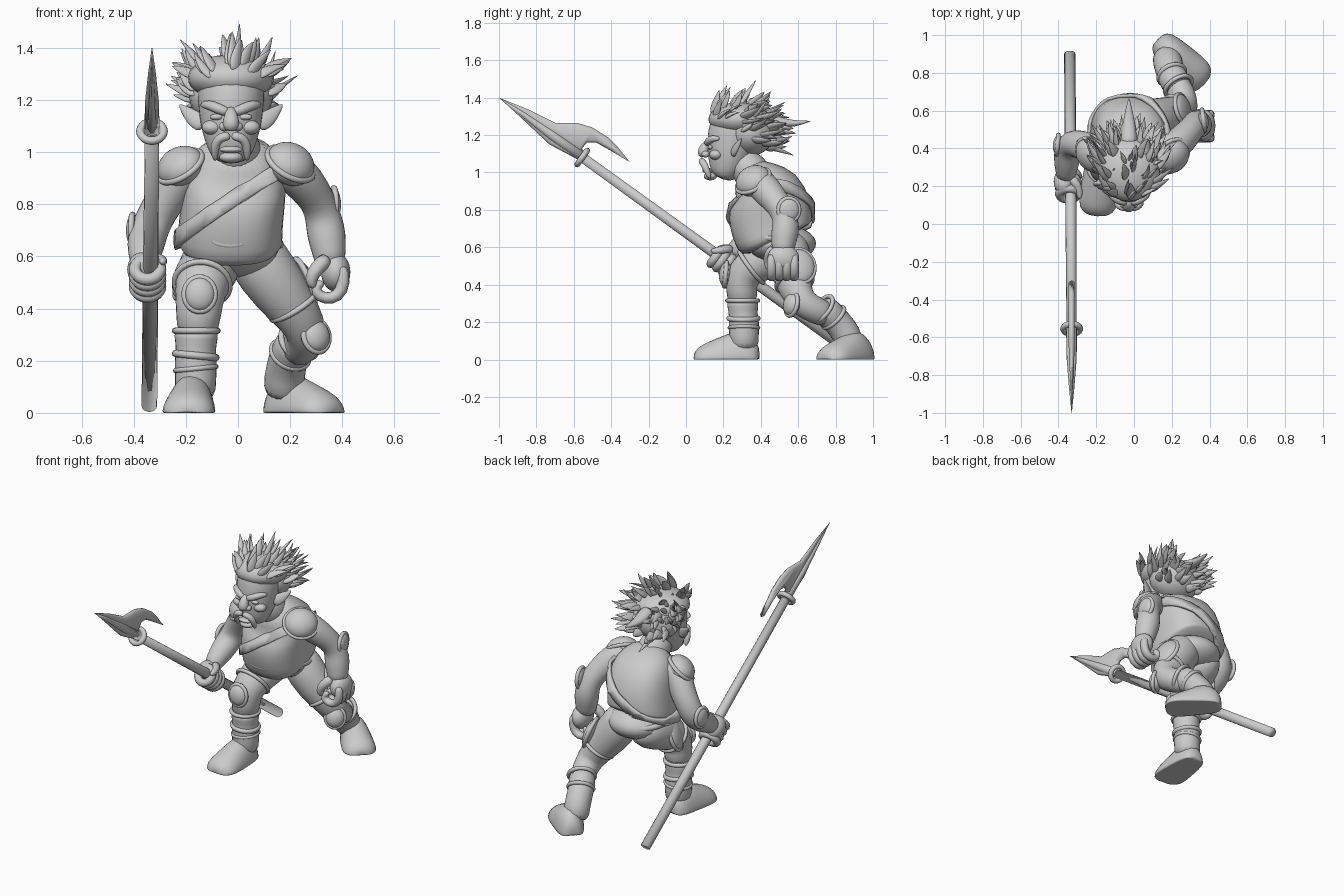
import bpy, bmesh, math, random
from mathutils import Vector, Matrix

random.seed(7)
cube = bpy.data.objects.get("Cube")
if cube:
    bpy.data.objects.remove(cube, do_unlink=True)

clay = bpy.data.materials.new("clay_grey")
clay.use_nodes = True
grey = (0.6, 0.6, 0.6, 1)
clay.diffuse_color = grey
clay.node_tree.nodes["Principled BSDF"].inputs["Base Color"].default_value = grey

X, Y = Vector((1, 0, 0)), Vector((0, 1, 0))


def finish(name, bm, levels=0):
    """Turn a bmesh into a named, smooth-shaded object."""
    bmesh.ops.recalc_face_normals(bm, faces=bm.faces[:])
    mesh = bpy.data.meshes.new(name)
    bm.to_mesh(mesh)
    bm.free()
    mesh.materials.append(clay)
    mesh.shade_smooth()
    obj = bpy.data.objects.new(name, mesh)
    bpy.context.collection.objects.link(obj)
    if levels:
        mod = obj.modifiers.new("Smooth", 'SUBSURF')
        mod.levels = mod.render_levels = levels
    return obj


def loft(name, points, ref=X, sides=14, levels=1, floor=False, power=1):
    """Tube through (x, y, z, radius[, second radius]); power < 1 squares it."""
    bm = bmesh.new()
    cs = [Vector(p[:3]) for p in points]
    rings = []
    for i, p in enumerate(points):
        t = (cs[min(i + 1, len(cs) - 1)] - cs[max(i - 1, 0)]).normalized()
        u = (ref - t * ref.dot(t)).normalized()
        v = t.cross(u)
        ring = []
        for k in range(sides):
            a = math.tau * k / sides
            c, s = [math.copysign(abs(w) ** power, w) for w in (math.cos(a), math.sin(a))]
            co = cs[i] + u * c * p[3] + v * s * p[-1]
            if floor:
                co.z = max(co.z, 0)
            ring.append(bm.verts.new(co))
        rings.append(ring)
    for a, b in zip(rings, rings[1:]):
        for k in range(sides):
            j = (k + 1) % sides
            bm.faces.new((a[k], a[j], b[j], b[k]))
    bm.faces.new(rings[0][::-1])
    bm.faces.new(rings[-1])
    return finish(name, bm, levels)


def aim(center, direction):
    q = Vector(direction).to_track_quat('Z', 'Y')
    return Matrix.Translation(center) @ q.to_matrix().to_4x4()


def blob(name, center, radii, direction=(0, 0, 1)):
    """Ellipsoid whose third axis points along direction."""
    bm = bmesh.new()
    mat = aim(center, direction) @ Matrix.Diagonal((*radii, 1))
    bmesh.ops.create_uvsphere(bm, u_segments=24, v_segments=16, radius=1, matrix=mat)
    return finish(name, bm)


def ring(name, center, direction, ra, rb, thick):
    """Oval band around an axis."""
    bm = bmesh.new()
    mat = aim(center, direction)
    n, m = 28, 8
    vs = []
    for i in range(n):
        a = math.tau * i / n
        for j in range(m):
            b = math.tau * j / m
            r = thick * math.cos(b)
            vs.append(bm.verts.new(mat @ Vector(((ra + r) * math.cos(a),
                      (rb + r) * math.sin(a), thick * math.sin(b)))))
    for i in range(n):
        for j in range(m):
            k, l = (i + 1) % n, (j + 1) % m
            bm.faces.new((vs[i*m+j], vs[k*m+j], vs[k*m+l], vs[i*m+l]))
    return finish(name, bm)


def pad(name, center, direction, ra, rb, height, rim=0.012):
    """Domed armour plate with a raised rim."""
    blob(name, center, (ra, rb, height), direction)
    ring(name + "_rim", center, direction, ra, rb, rim)


# Torso, strap, hips and belt
torso = loft("vest", [(-.03, .49, .63, .18, .19), (-.03, .475, .66, .205, .215),
             (-.03, .46, .7, .2, .22), (-.02, .45, .8, .2, .23),
             (-.01, .42, .915, .2, .2), (0, .37, .96, .17, .13),
             (0, .31, 1.02, .1, .08)], sides=28, power=.8)
bm = bmesh.new()
bm.from_mesh(torso.data)
normal = Vector((-.5, .05, .75)).normalized()
for side in (1, -1):
    bmesh.ops.bisect_plane(bm, geom=bm.verts[:] + bm.edges[:] + bm.faces[:],
                           plane_co=Vector((0, .4, .82)) + normal * .028 * side,
                           plane_no=normal * side, clear_outer=True)
strap = finish("chest_strap", bm)
solid = strap.modifiers.new("Thickness", 'SOLIDIFY')
solid.thickness, solid.offset = .02, .4

blob("hips", (-.02, .51, .62), (.18, .185, .1))
ring("belt", (-.025, .475, .648), (0, .1, 1), .183, .192, .018)
ring("buckle_frame", (-.03, .27, .667), (0, -1, .1), .068, .024, .014)
blob("buckle_plate", (-.03, .275, .667), (.066, .024, .014), (0, -1, .1))
loft("neck", [(-.005, .4, .95, .11), (-.01, .34, 1.01, .1), (-.025, .27, 1.1, .09)])

# Legs
loft("right_trouser", [(-.07, .6, .63, .09), (-.1, .53, .58, .125), (-.125, .4, .53, .115),
     (-.148, .3, .46, .1), (-.15, .295, .38, .088), (-.16, .305, .28, .08)])
loft("left_trouser", [(.04, .54, .66, .1), (.075, .54, .59, .125), (.16, .56, .47, .115),
     (.235, .59, .37, .092), (.27, .62, .3, .08), (.25, .7, .26, .075), (.21, .77, .23, .07)])
loft("right_boot", [(-.16, .3, .33, .09), (-.16, .305, .29, .086), (-.162, .305, .24, .077),
     (-.162, .31, .2, .085), (-.162, .31, .14, .08), (-.165, .31, .04, .085)])
loft("left_boot", [(.24, .72, .28, .084), (.21, .76, .25, .08), (.19, .81, .2, .078),
     (.178, .86, .14, .08), (.172, .885, .05, .08)])
ring("right_boot_cuff", (-.16, .303, .315), (0, 0, 1), .082, .082, .012)
ring("right_boot_strap", (-.162, .307, .22), (.1, 0, 1), .078, .078, .014)
ring("right_boot_lower_strap", (-.162, .31, .17), (-.1, 0, 1), .078, .078, .01)
ring("left_boot_cuff", (.235, .73, .272), (-.5, .8, -.6), .078, .078, .012)
ring("left_boot_strap", (.2, .79, .225), (-.4, .8, -.8), .074, .074, .012)


def foot(name, heel, toe):
    heel, toe = Vector(heel), Vector(toe)
    shape = [(0, .04, .06), (.08, .075, .12), (.3, .09, .17), (.55, .1, .13),
             (.8, .108, .095), (.94, .088, .065), (1, .035, .03)]
    loft(name, [(*heel.lerp(toe, f), w, h) for f, w, h in shape], floor=True)


foot("right_foot", (-.17, .395, 0), (-.195, .04, 0))
foot("left_foot", (.125, .98, 0), (.37, .735, 0))
pad("right_knee_pad", (-.147, .212, .455), (0, -1, .1), .058, .065, .035)
pad("left_knee_pad", (.3, .565, .295), (.5, -.8, .2), .056, .062, .04)
pad("right_thigh_plate", (-.205, .4, .53), (-.9, -.25, .3), .08, .095, .035)
pad("left_thigh_plate", (.255, .61, .5), (.9, .25, .35), .08, .095, .035)
ring("right_thigh_strap", (-.137, .35, .495), (-.1, -.8, -.6), .106, .106, .012)
ring("left_thigh_strap", (.215, .58, .41), (.5, .2, -.8), .098, .098, .012)

# Arms
loft("left_arm", [(.14, .38, .95, .08), (.2, .4, .94, .088), (.26, .45, .88, .082),
     (.31, .51, .81, .068), (.33, .535, .74, .072), (.34, .53, .68, .078),
     (.35, .52, .61, .064), (.355, .515, .56, .06)])
loft("right_arm", [(-.14, .38, .95, .08), (-.2, .38, .94, .088), (-.25, .41, .86, .08),
     (-.31, .43, .77, .075), (-.345, .42, .69, .076), (-.355, .35, .64, .075),
     (-.36, .28, .595, .058), (-.36, .24, .56, .05)])
pad("left_shoulder_pad", (.2, .36, .955), (.45, -.45, .7), .1, .095, .075)
pad("right_shoulder_pad", (-.22, .365, .945), (-.5, -.4, .7), .1, .09, .07)
pad("left_elbow_pad", (.368, .55, .8), (1, .15, 0), .056, .062, .026)
pad("right_elbow_pad", (-.405, .42, .7), (-1, .1, 0), .052, .06, .024)

# Hands: a loose fist and a grip around the shaft
blob("left_palm", (.375, .52, .54), (.056, .085, .075))
for i in range(4):
    y = .458 + i * .04
    loft("left_finger", [(.395, y, .57, .025), (.41, y, .5, .029), (.385, y, .445, .029),
         (.335, y, .435, .028), (.295, y, .46, .028), (.305, y, .495, .026),
         (.33, y, .5, .012)], Y, 8)
loft("left_thumb", [(.35, .47, .6, .034), (.3, .44, .555, .032),
     (.275, .44, .51, .028), (.29, .445, .475, .015)], Y, 8)
axis = Vector((0, -.81, .585))
grip = Vector((-.335, .2, .53))
blob("right_palm", (-.37, .225, .55), (.055, .06, .075), axis)
for i in range(4):
    ring("right_finger", grip + axis * (i * .038 - .065) + Vector((-.012, 0, -.008)),
         axis, .048, .048, .024)
loft("right_thumb", [(-.34, .25, .59, .028), (-.3, .21, .59, .026),
     (-.285, .16, .58, .02), (-.29, .13, .58, .01)], sides=8)

# Polearm: shaft, collar and a hooked blade that thins toward its tip
loft("spear_shaft", [(-.34, .9, .028, .03), (-.335, .2, .535, .03), (-.33, -.56, 1.085, .027)],
     levels=0)
loft("blade_socket", [(-.33, -.54, 1.075, .03), (-.33, -.72, 1.2, .026),
     (-.33, -.87, 1.31, .014), (-.33, -1, 1.4, .001)], levels=0)
ring("spear_collar", (-.33, -.555, 1.08), axis, .045, .045, .016)
outline = [(-1, 1.4), (-.85, 1.34), (-.7, 1.265), (-.64, 1.265), (-.58, 1.265), (-.5, 1.24),
           (-.42, 1.19), (-.36, 1.13), (-.3, 1.055), (-.4, 1.115), (-.48, 1.16),
           (-.53, 1.16), (-.555, 1.13), (-.55, 1.08), (-.59, 1.075), (-.73, 1.15), (-.89, 1.3)]
bm = bmesh.new()
base = bm.faces.new([bm.verts.new((-.334, y, z)) for y, z in outline])
side = bmesh.ops.extrude_face_region(bm, geom=[base], use_keep_orig=True)["geom"]
bmesh.ops.translate(bm, vec=(.008, 0, 0), verts=[g for g in side if isinstance(g, bmesh.types.BMVert)])
bmesh.ops.recalc_face_normals(bm, faces=bm.faces[:])
caps = [f for f in bm.faces if len(f.verts) > 4]
bmesh.ops.inset_individual(bm, faces=caps, thickness=.012, depth=.012)
for v in bm.verts:
    v.co.x = -.33 + (v.co.x + .33) * max(0, min(1, (v.co.y + 1) / .35))
finish("spear_blade", bm)

# Head and face
cx = -.027
loft("head", [(cx, .19, .965, .05, .04), (cx, .2, .99, .08, .075), (cx, .215, 1.04, .1, .1),
     (cx, .235, 1.1, .118, .125), (cx, .25, 1.2, .13, .14), (cx, .275, 1.28, .13, .135),
     (cx, .28, 1.34, .1, .11), (cx, .28, 1.36, .04, .05)], sides=20)
loft("nose", [(cx, .13, 1.17, .018), (cx, .1, 1.14, .026), (cx, .088, 1.108, .036),
     (cx, .105, 1.085, .028)])
blob("lower_lip", (cx, .115, 1.01), (.045, .028, .014))
blob("chin_tip", (cx, .13, .98), (.045, .035, .022))
for s in (-1, 1):
    def face(name, pts):
        return loft(name, [(cx + s * p[0], *p[1:]) for p in pts], Y, 10)
    blob("nostril", (cx + s * .026, .105, 1.098), (.02, .022, .018))
    blob("eye", (cx + s * .055, .13, 1.135), (.026, .014, .012))
    blob("cheekbone", (cx + s * .072, .16, 1.095), (.04, .035, .028))
    face("brow", [(.004, .115, 1.15, .018), (.045, .115, 1.165, .022),
                  (.09, .145, 1.185, .02), (.115, .18, 1.18, .01)])
    face("moustache", [(0, .085, 1.062, .018), (.035, .085, 1.06, .02), (.058, .1, 1.04, .02),
                       (.064, .115, 1.0, .018), (.06, .13, .965, .007)])
    face("ear", [(.1, .25, 1.1, .018, .03), (.13, .26, 1.12, .016, .038),
                 (.165, .28, 1.15, .012, .026), (.2, .3, 1.185, .003, .004)])

# Wild swept-back hair: crown and nape masses covered with curved locks
masses = [(Vector((cx, .285, 1.285)), Vector((.165, .165, .09)), 55),
          (Vector((cx, .345, 1.215)), Vector((.16, .13, .125)), 45)]


def lock(root, way, length, width):
    curl = Vector([random.uniform(-.25, .25) for _ in range(3)])
    pts = []
    for f, w in ((-.2, .7), (.15, 1), (.45, .8), (.75, .45), (1, .04)):
        co = root + (way * f + curl * f * f) * length
        pts.append((*co, width * w, width * w * .5))
    loft("hair_lock", pts, way.orthogonal().normalized(), 8)


for hub, size, count in masses:
    blob("hair_mass", hub, size)
    while count:
        n = Vector([random.gauss(0, 1) for _ in range(3)]).normalized()
        if n.y < -.9 or n.z < -.7 or (n.y < .1 and n.z < .1):
            continue
        way = (n * .6 + Vector((0, .65, .2))).normalized()
        root = hub + Vector([a * b for a, b in zip(n, size)]) * .95
        lock(root, way, random.uniform(.08, .14), random.uniform(.02, .034))
        count -= 1
loft("long_lock", [(cx, .4, 1.3, .05, .04), (cx, .5, 1.265, .04, .03),
     (cx, .58, 1.26, .025, .018), (cx, .67, 1.275, .002)])
